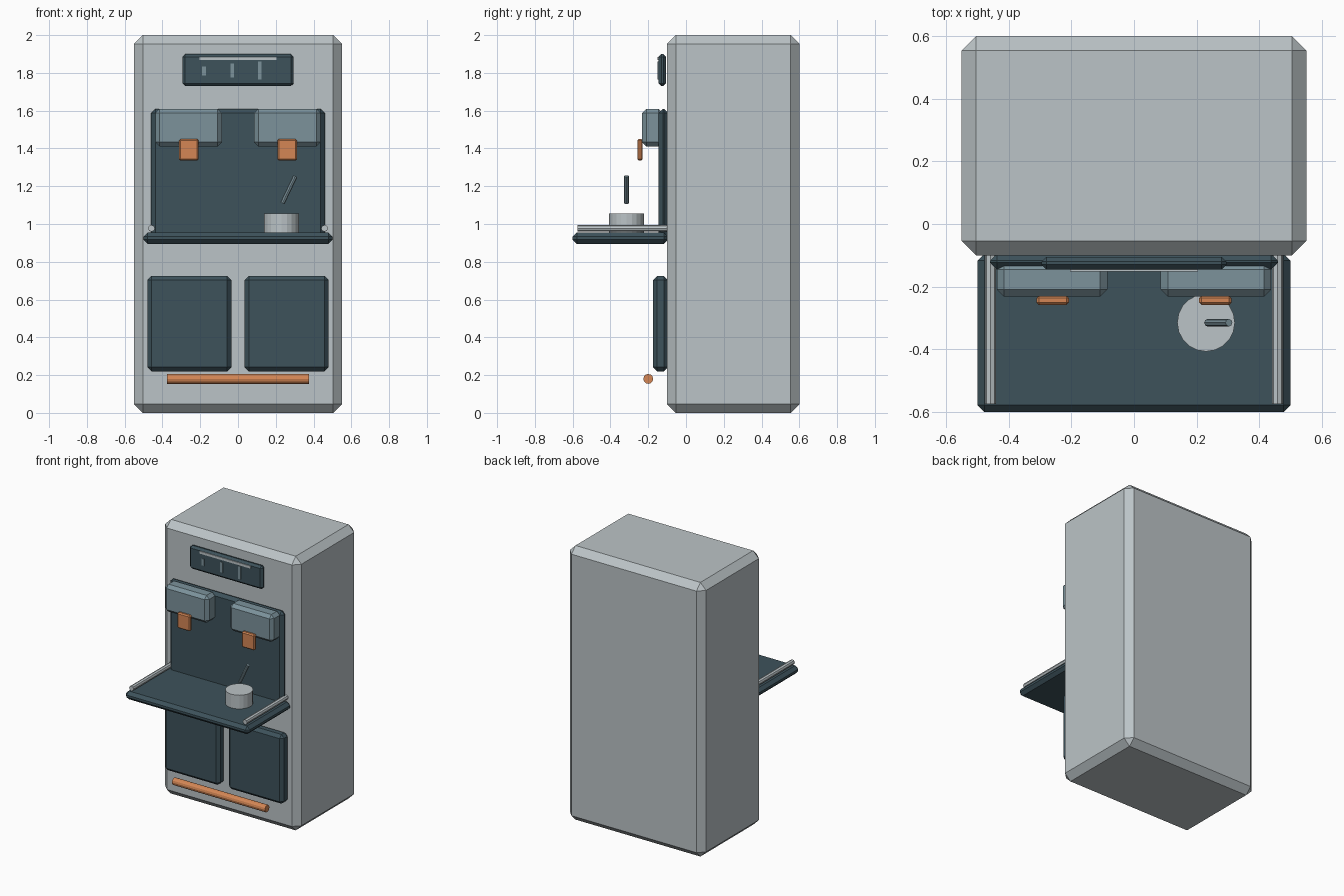
import bpy
from mathutils import Vector

cube = bpy.data.objects.get("Cube")
if cube:
    bpy.data.objects.remove(cube, do_unlink=True)


def material(name, rgb):
    m = bpy.data.materials.new(name)
    m.use_nodes = True
    m.diffuse_color = (*rgb, 1)
    m.node_tree.nodes["Principled BSDF"].inputs["Base Color"].default_value = (*rgb, 1)
    return m


pale = material("pale grey", (0.50, 0.55, 0.57))
dark = material("dark slate", (0.047, 0.085, 0.105))
slate = material("mid slate", (0.20, 0.29, 0.33))
copper = material("copper", (0.66, 0.24, 0.09))


def box(name, x, y, z, mat, bevel=0):
    """Chamfered box from (low, high) ranges on each axis."""
    ranges = (x, y, z)
    bpy.ops.mesh.primitive_cube_add(size=1, location=[(a + b) / 2 for a, b in ranges])
    ob = bpy.context.object
    ob.name = name
    ob.scale = [b - a for a, b in ranges]
    bpy.ops.object.transform_apply(location=False, rotation=False, scale=True)
    ob.data.materials.append(mat)
    if bevel:
        mod = ob.modifiers.new("Chamfer", "BEVEL")
        mod.width = bevel
        mod.segments = 1
    return ob


def rod(name, start, end, radius, mat, sides=12):
    """Cylinder between two points."""
    a, b = Vector(start), Vector(end)
    bpy.ops.mesh.primitive_cylinder_add(vertices=sides, radius=radius,
                                        depth=(b - a).length, location=(a + b) / 2)
    ob = bpy.context.object
    ob.name = name
    ob.rotation_euler = (b - a).to_track_quat("Z", "Y").to_euler()
    ob.data.materials.append(mat)
    return ob


# Cabinet and its fixed panels
box("cabinet_body", (-0.55, 0.55), (-0.1, 0.6), (0, 2), pale, 0.046)
box("back_panel", (-0.46, 0.46), (-0.145, -0.095), (0.91, 1.61), dark, 0.022)
box("fold_down_shelf", (-0.5, 0.5), (-0.6, -0.095), (0.895, 0.955), dark, 0.022)

# Tool panel with a rail and hanging tools
box("tool_panel", (-0.295, 0.295), (-0.145, -0.105), (1.73, 1.9), dark, 0.015)
box("tool_rail", (-0.205, 0.205), (-0.151, -0.141), (1.867, 1.885), pale)
for i, (x, low, high) in enumerate([(-0.18, 1.785, 1.835), (-0.03, 1.775, 1.85),
                                    (0.115, 1.765, 1.86)]):
    box(f"hanging_tool_{i + 1}", (x - 0.01, x + 0.01), (-0.15, -0.141), (low, high), slate)

# Paired parts
for side, s in (("left", 1), ("right", -1)):
    def span(a, b):
        return tuple(sorted((a * s, b * s)))

    box(side + "_lower_door", span(0.035, 0.48), (-0.175, -0.095), (0.22, 0.725), dark, 0.022)
    box(side + "_upper_bin", span(0.085, 0.438), (-0.232, -0.122), (1.41, 1.61), slate, 0.023)
    box(side + "_bin_handle", span(0.208, 0.312), (-0.258, -0.229), (1.335, 1.45), copper, 0.008)
    rod(side + "_shelf_rail", (0.458 * s, -0.575, 0.977), (0.458 * s, -0.095, 0.977),
        0.018, pale, 8)

# Foot rail, pot and stirrer
rod("foot_rail", (-0.375, -0.2, 0.18), (0.375, -0.2, 0.18), 0.026, copper)
pot = rod("pot", (0.23, -0.315, 0.95), (0.23, -0.315, 1.055), 0.092, pale, 20)
rod("stirrer", (0.235, -0.315, 1.11), (0.303, -0.315, 1.253), 0.012, slate, 8)
